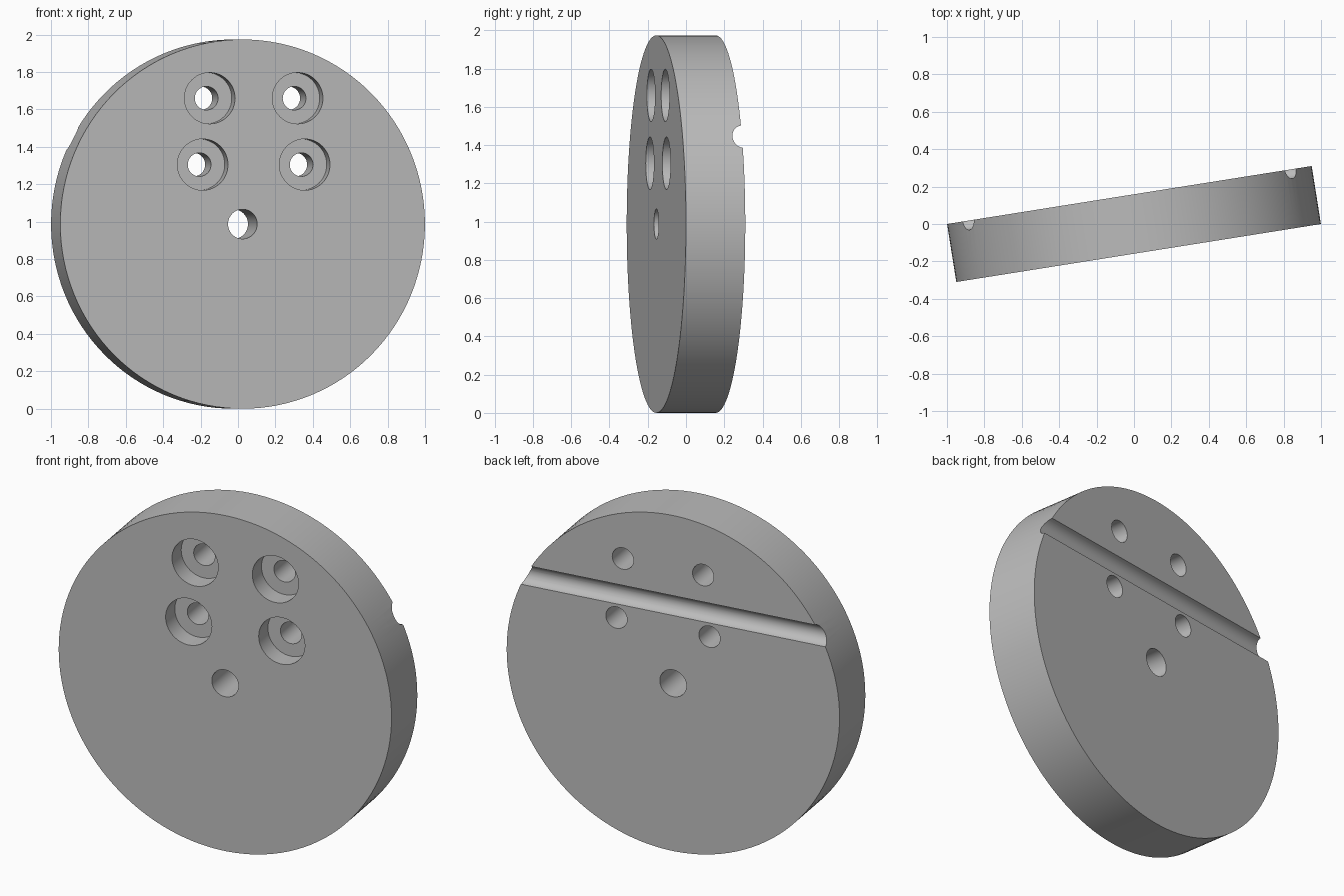
import bpy
import math
from mathutils import Matrix

cube = bpy.data.objects.get("Cube")
if cube:
    bpy.data.objects.remove(cube, do_unlink=True)

R = 0.987            # disc radius, also the height of its centre
T = 0.314            # disc thickness
TURN = math.radians(9.03)
FRONT, BACK = -T / 2, T / 2

grey = bpy.data.materials.new("plain grey")
grey.use_nodes = True
colour = (0.5, 0.5, 0.5, 1)
grey.diffuse_color = colour
grey.node_tree.nodes["Principled BSDF"].inputs["Base Color"].default_value = colour


def cylinder(name, radius, depth, centre, axis="Y", sides=48):
    rot = (math.pi / 2, 0, 0) if axis == "Y" else (0, math.pi / 2, 0)
    bpy.ops.mesh.primitive_cylinder_add(vertices=sides, radius=radius, depth=depth,
                                        location=centre, rotation=rot)
    ob = bpy.context.object
    ob.name = name
    bpy.ops.object.transform_apply(location=True, rotation=True, scale=True)
    ob.data.materials.append(grey)
    return ob


disc = cylinder("disc", R, T, (0, 0, R), sides=128)

# Centre hole and the round groove across the back
cutters = [
    cylinder("centre_hole_cutter", 0.079, 1, (0, 0, R)),
    cylinder("groove_cutter", 0.059, 3, (0, BACK + 0.009, 1.444), axis="X"),
]

# Four counterbored holes, in two rows about an offset middle line
BORE_DEPTH = 0.112
for row, half, z in (("upper", 0.238, 1.66), ("lower", 0.276, 1.305)):
    for side, sign in (("right", -1), ("left", 1)):
        u = 0.06 + sign * half
        cutters.append(cylinder(f"{row}_{side}_hole_cutter", 0.063, 1, (u, 0, z)))
        cutters.append(cylinder(f"{row}_{side}_bore_cutter", 0.137, 2 * BORE_DEPTH,
                                (u, FRONT, z)))

for cutter in cutters:
    cutter.hide_render = True
    mod = disc.modifiers.new(cutter.name, "BOOLEAN")
    mod.operation = "DIFFERENCE"
    mod.solver = "EXACT"
    mod.object = cutter

# Bake the cuts, then drop the cutters
bpy.context.view_layer.update()
evaluated = disc.evaluated_get(bpy.context.evaluated_depsgraph_get())
mesh = bpy.data.meshes.new_from_object(evaluated)
disc.modifiers.clear()
disc.data = mesh
for cutter in cutters:
    bpy.data.objects.remove(cutter, do_unlink=True)

# Turn the finished disc slightly about the vertical
mesh.transform(Matrix.Rotation(TURN, 4, "Z"))
mesh.materials.clear()
mesh.materials.append(grey)
for face in mesh.polygons:
    face.material_index = 0

bpy.ops.object.select_all(action="DESELECT")
disc.select_set(True)
bpy.context.view_layer.objects.active = disc
bpy.ops.object.shade_smooth_by_angle(angle=math.radians(30))
